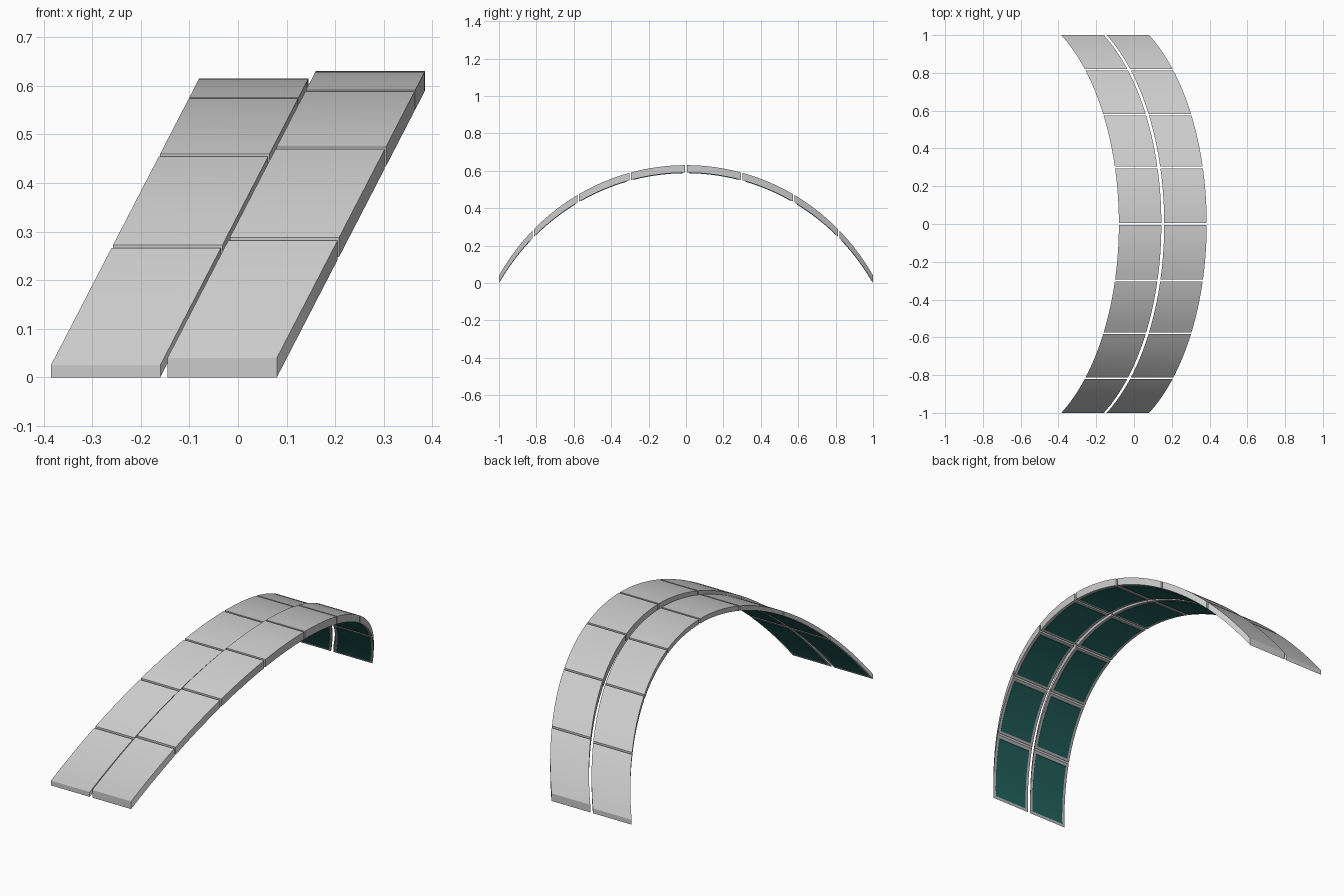
import bpy
import bmesh
from math import sin, cos, radians

if "Cube" in bpy.data.objects:
    bpy.data.objects.remove(bpy.data.objects["Cube"])

# Arch: half angle 60 deg, leaning towards +x as it rises
RY, RZ, RX = 1.1547, 1.18, 0.61
STEP = radians(15)
GAP = 0.004      # half gap between panels (radians)
LIP = 0.015      # frame width around each underside insert
SEGS = 8

teal = bpy.data.materials.new("teal")
teal.diffuse_color = (0.02, 0.15, 0.14, 1)
teal.use_nodes = True
teal.node_tree.nodes["Principled BSDF"].inputs["Base Color"].default_value = teal.diffuse_color


def arc_point(x, a, dz):
    """Point on the sheared arch at angle a from the crown, raised by dz."""
    rise = cos(a) - 0.5
    return (x + RX * rise, RY * sin(a), RZ * rise + dz)


def curved_slab(name, x0, x1, a0, a1, z0, z1, mat=None):
    """Closed curved plate with vertical thickness."""
    bm = bmesh.new()
    rings = []
    for i in range(SEGS + 1):
        a = a0 + (a1 - a0) * i / SEGS
        rings.append([bm.verts.new(arc_point(x, a, z))
                      for x, z in ((x0, z0), (x1, z0), (x1, z1), (x0, z1))])
    for r, s in zip(rings, rings[1:]):
        for k in range(4):
            n = (k + 1) % 4
            bm.faces.new((r[k], r[n], s[n], s[k]))
    bm.faces.new(rings[0])
    bm.faces.new(rings[-1])
    bmesh.ops.recalc_face_normals(bm, faces=bm.faces)
    mesh = bpy.data.meshes.new(name)
    bm.to_mesh(mesh)
    bm.free()
    ob = bpy.data.objects.new(name, mesh)
    bpy.context.collection.objects.link(ob)
    if mat:
        mesh.materials.append(mat)
    bpy.ops.object.select_all(action='DESELECT')
    ob.select_set(True)
    bpy.context.view_layer.objects.active = ob
    bpy.ops.object.shade_smooth_by_angle(angle=radians(30))
    return ob


# Two side-by-side strips of eight panels; the right strip is thicker
for side, x0, x1, thick in (("left", -0.385, -0.16, 0.025),
                            ("right", -0.145, 0.08, 0.04)):
    for i in range(-4, 4):
        a0 = i * STEP + (GAP if i > -4 else 0)
        a1 = (i + 1) * STEP - (GAP if i < 3 else 0)
        # outer panel
        curved_slab(f"{side}_panel_{i + 5}", x0, x1, a0, a1, 0, thick)
        # coloured insert on the underside
        m = LIP / RY
        curved_slab(f"{side}_insert_{i + 5}", x0 + LIP, x1 - LIP,
                    a0 + m, a1 - m, -0.003, 0.008, teal)
